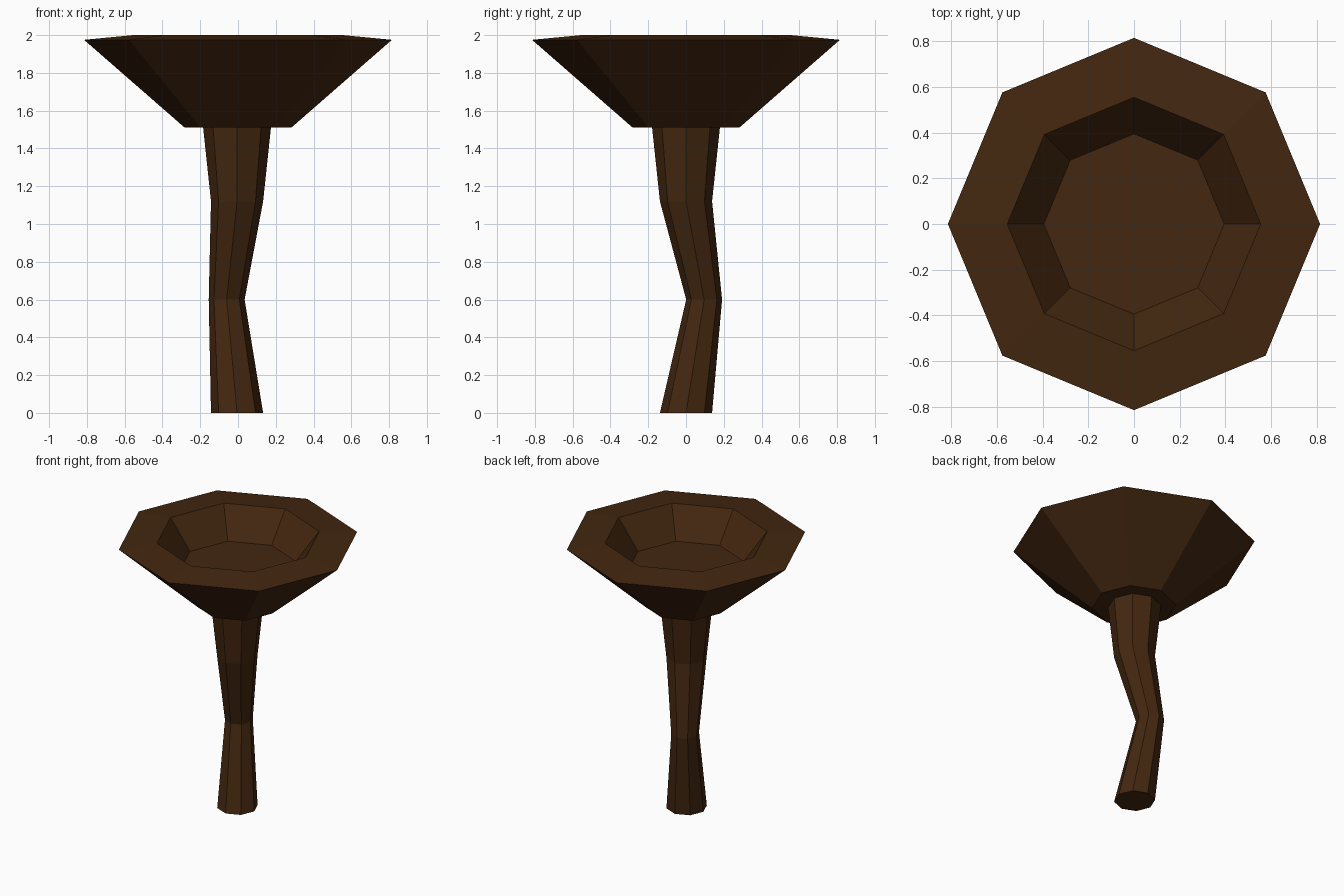
import bpy, bmesh, math

if "Cube" in bpy.data.objects:
    bpy.data.objects.remove(bpy.data.objects["Cube"])

SIDES = 8


def material(name, colour):
    mat = bpy.data.materials.new(name)
    mat.diffuse_color = (*colour, 1)
    mat.use_nodes = True
    mat.node_tree.nodes["Principled BSDF"].inputs["Base Color"].default_value = mat.diffuse_color
    return mat


def loft(name, rings, mat):
    """Skin octagonal rings (x, y, z, radius) in order and cap both ends."""
    bm = bmesh.new()
    loops = []
    for x, y, z, r in rings:
        loops.append([bm.verts.new((x + r * math.cos(i * math.tau / SIDES),
                                    y + r * math.sin(i * math.tau / SIDES), z))
                      for i in range(SIDES)])
    for a, b in zip(loops, loops[1:]):
        for i in range(SIDES):
            j = (i + 1) % SIDES
            bm.faces.new((a[i], a[j], b[j], b[i]))
    bm.faces.new(loops[0][::-1])
    bm.faces.new(loops[-1])
    bmesh.ops.recalc_face_normals(bm, faces=bm.faces)
    mesh = bpy.data.meshes.new(name)
    bm.to_mesh(mesh)
    bm.free()
    mesh.materials.append(mat)
    obj = bpy.data.objects.new(name, mesh)
    bpy.context.collection.objects.link(obj)
    return obj


wood = material("dark brown wood", (0.056, 0.020, 0.005))

# Crooked stem, narrowest at the bend
loft("stem", [(-0.005, 0, 0, 0.138), (-0.06, 0.096, 0.6, 0.095),
              (-0.005, 0, 1.12, 0.138), (-0.005, 0, 1.515, 0.18)], wood)

# Flared bowl: underside, sloped rim, then sunken floor
loft("bowl", [(0, 0, 1.51, 0.282), (0, 0, 1.975, 0.815),
              (0, 0, 2.0, 0.555), (0, 0, 1.79, 0.395)], wood)
